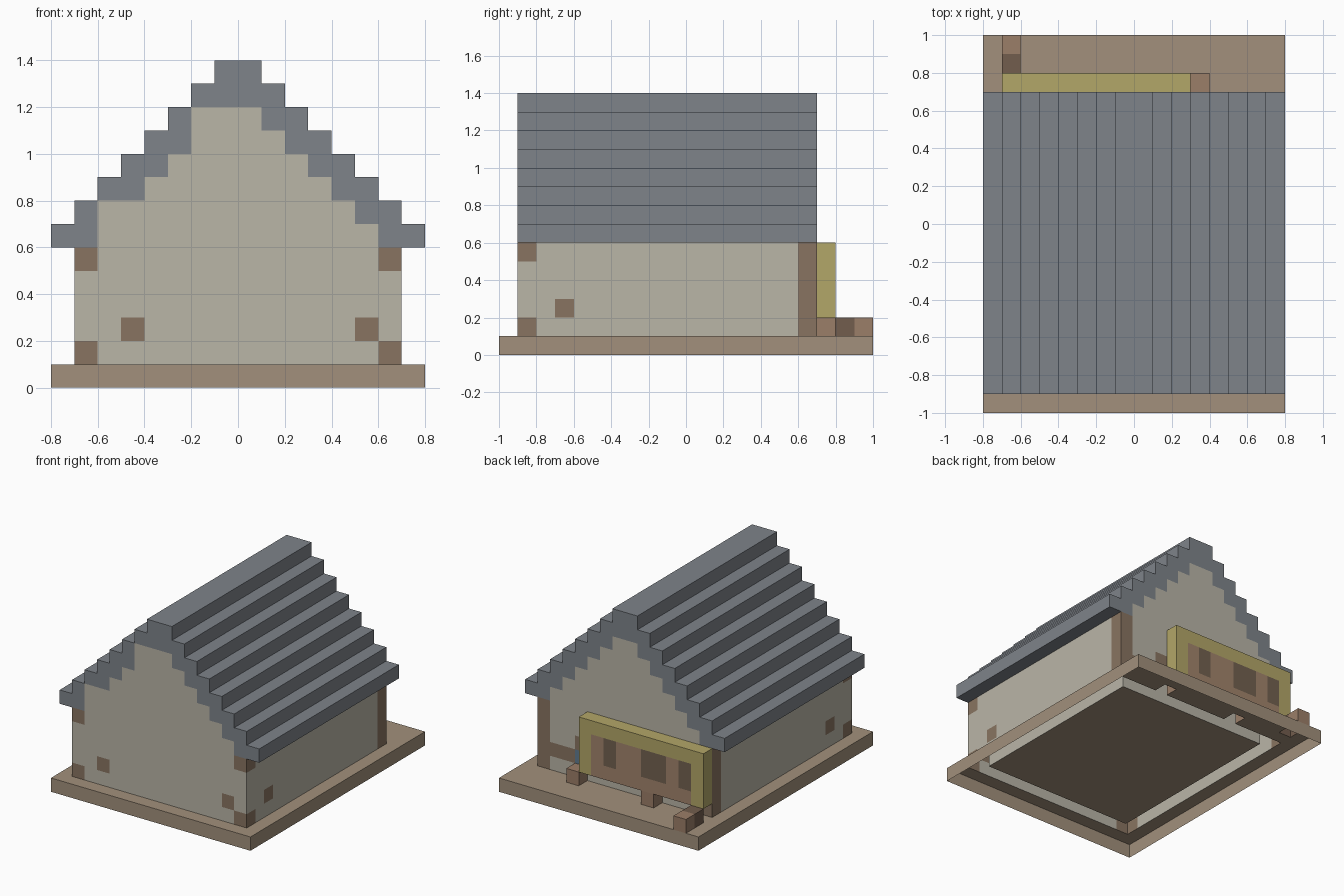
import bpy, bmesh
from mathutils import Vector

if "Cube" in bpy.data.objects:
    bpy.data.objects.remove(bpy.data.objects["Cube"])

S = 0.1          # block size
blocks = {}      # grid cell -> part name


def fill(part, x0, x1, y0, y1, z0, z1):
    """Fill a box of blocks (upper bounds exclusive); later fills override."""
    for x in range(x0, x1):
        for y in range(y0, y1):
            for z in range(z0, z1):
                if part is None:
                    blocks.pop((x, y, z), None)
                else:
                    blocks[x, y, z] = part


def mirrored(part, x0, x1, *rest):
    fill(part, x0, x1, *rest)
    fill(part, -x1, -x0, *rest)


# ground plate
fill("base", -8, 8, -10, 10, 0, 1)

# hollow walls
fill("walls", -7, 7, -9, 7, 1, 6)
fill(None, -6, 6, -8, 6, 1, 6)

# stepped roof, two blocks thick, with gable walls filling both ends
for z in range(6, 14):
    outer = 14 - z
    inner = max(outer - 2, 0)
    mirrored("roof", inner, outer, -9, 7, z, z + 1)
    if inner:
        fill("walls", -inner, inner, -9, -8, z, z + 1)
        fill("walls", -inner, inner, 6, 7, z, z + 1)
fill("walls", -6, -5, -9, -8, 7, 8)
fill("walls", -2, -1, -9, -8, 11, 12)

# timber corners and exposed patches
for z in (1, 5):
    mirrored("timber", 6, 7, -9, -8, z, z + 1)
mirrored("timber", 6, 7, 6, 7, 1, 6)
mirrored("timber", 6, 7, -7, -6, 2, 3)
fill("timber", -5, -4, -9, -8, 2, 3)
fill("timber", 5, 6, -9, -8, 2, 3)
fill("timber", 4, 6, 6, 7, 2, 3)
fill("timber", 3, 4, 6, 7, 3, 4)
fill("blue_patch", 3, 4, 6, 7, 2, 3)

# framed stall panel on the back wall
fill("panel_frame", -7, 3, 7, 8, 2, 6)
fill("panel_boards", -6, 2, 7, 8, 2, 5)
for x0, x1 in ((0, 1), (-4, -2), (-6, -5)):
    fill("panel_openings", x0, x1, 7, 8, 3, 5)

# crates and feet on the ground plate
fill("crates", 3, 4, 7, 8, 1, 2)
fill("crates", -3, -2, 7, 8, 1, 2)
fill("crates", -7, -6, 9, 10, 1, 2)
fill("dark_crate", -7, -6, 8, 9, 1, 2)

COLOURS = {
    "base": (0.36, 0.28, 0.20),
    "walls": (0.49, 0.465, 0.39),
    "roof": (0.21, 0.23, 0.255),
    "timber": (0.25, 0.175, 0.12),
    "blue_patch": (0.12, 0.20, 0.28),
    "panel_frame": (0.45, 0.385, 0.14),
    "panel_boards": (0.36, 0.23, 0.15),
    "panel_openings": (0.17, 0.12, 0.08),
    "crates": (0.33, 0.21, 0.14),
    "dark_crate": (0.17, 0.11, 0.075),
}


def build_part(part, colour):
    """Skin the blocks of a part, leaving out faces shared with neighbours."""
    bm = bmesh.new()
    for cell, owner in blocks.items():
        if owner != part:
            continue
        for axis in range(3):
            for side in (0, 1):
                near = list(cell)
                near[axis] += 2 * side - 1
                # the underside of the ground plate is open
                if tuple(near) in blocks or near[2] < 0:
                    continue
                u, v = (axis + 1) % 3, (axis + 2) % 3
                corners = []
                for du, dv in ((0, 0), (1, 0), (1, 1), (0, 1)):
                    p = Vector(cell)
                    p[axis] += side
                    p[u] += du
                    p[v] += dv
                    corners.append(bm.verts.new(p * S))
                bm.faces.new(corners if side else corners[::-1])
    bmesh.ops.remove_doubles(bm, verts=bm.verts, dist=0.001)
    mesh = bpy.data.meshes.new(part)
    bm.to_mesh(mesh)
    bm.free()
    mat = bpy.data.materials.new(part)
    mat.diffuse_color = (*colour, 1)
    mat.use_nodes = True
    mat.node_tree.nodes["Principled BSDF"].inputs["Base Color"].default_value = mat.diffuse_color
    mesh.materials.append(mat)
    bpy.context.collection.objects.link(bpy.data.objects.new(part, mesh))


for name, colour in COLOURS.items():
    build_part(name, colour)
